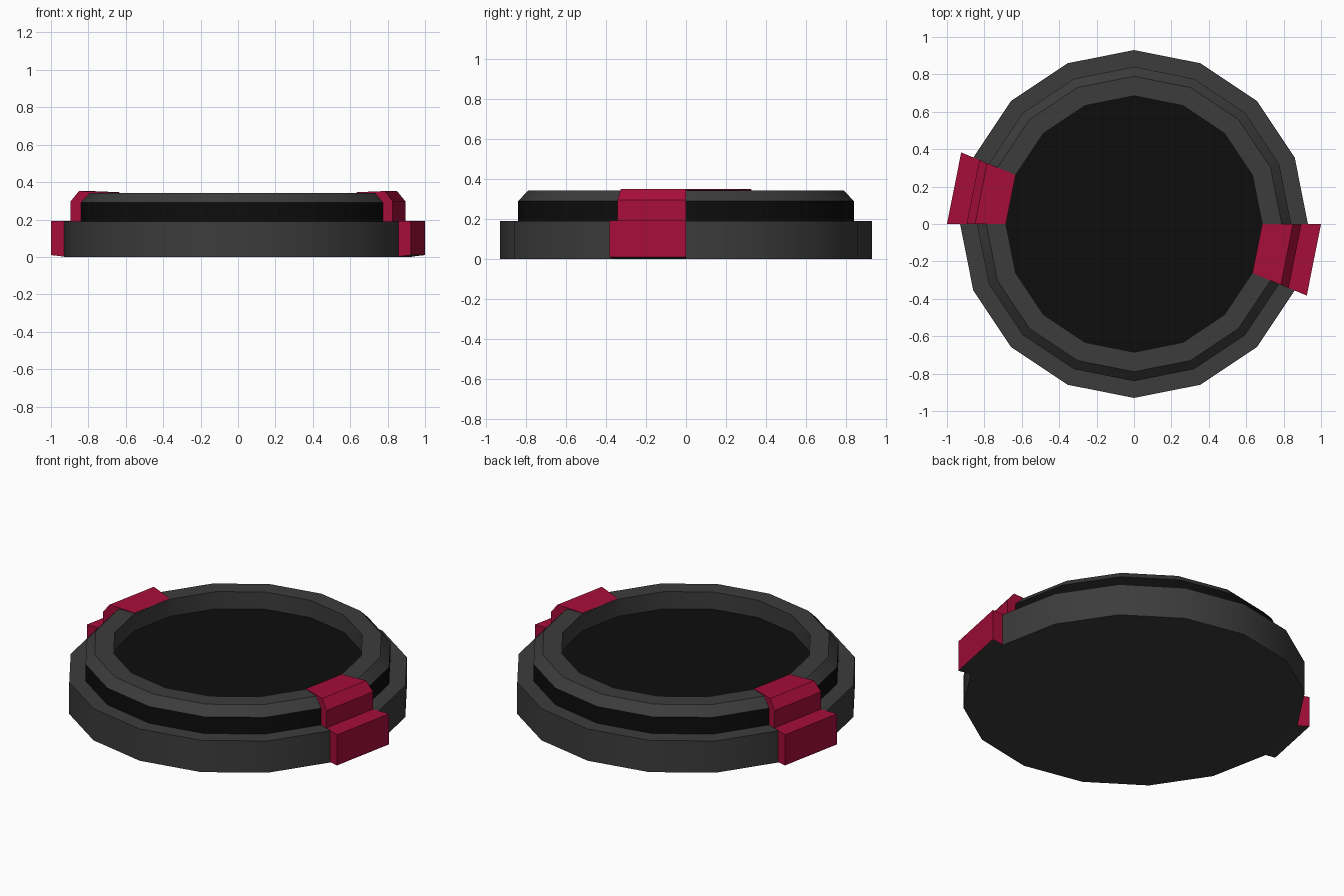
import bpy, bmesh
from math import cos, sin, radians

cube = bpy.data.objects.get("Cube")
if cube:
    bpy.data.objects.remove(cube)


def material(name, rgb):
    m = bpy.data.materials.new(name)
    m.use_nodes = True
    m.diffuse_color = (*rgb, 1)
    m.node_tree.nodes["Principled BSDF"].inputs["Base Color"].default_value = (*rgb, 1)
    return m


GREY = material("dark grey", (0.045, 0.045, 0.045))
BLACK = material("black", (0.004, 0.004, 0.004))
RED = material("crimson", (0.38, 0.004, 0.042))

SIDES = 16
STEP = 360 / SIDES


def sweep(name, profile, start, count, mats, pick, closed_loop):
    """Sweep a (radius, height) profile around z; full turns are capped at
    the profile ends, partial turns are capped at both radial ends."""
    bm = bmesh.new()
    rows = []
    for i in range(count if closed_loop else count + 1):
        a = radians(start + i * STEP)
        rows.append([bm.verts.new((r * cos(a), r * sin(a), z)) for r, z in profile])
    n = len(profile)
    for i in range(count):
        a, b = rows[i], rows[(i + 1) % len(rows)]
        for j in range(n - 1 if closed_loop else n):
            k = (j + 1) % n
            face = bm.faces.new((a[j], b[j], b[k], a[k]))
            face.material_index = pick(j)
    if closed_loop:
        for j in (0, n - 1):
            bm.faces.new([row[j] for row in rows]).material_index = pick(j)
    else:
        for row in (rows[0], rows[-1]):
            bm.faces.new(row).material_index = pick(None)
    bmesh.ops.recalc_face_normals(bm, faces=bm.faces)
    mesh = bpy.data.meshes.new(name)
    bm.to_mesh(mesh)
    bm.free()
    for m in mats:
        mesh.materials.append(m)
    obj = bpy.data.objects.new(name, mesh)
    bpy.context.collection.objects.link(obj)
    return obj


# Stepped round body: base wall, shelf, black band, bevel, rim, inner wall, floor
body_profile = [(0.93, 0), (0.93, 0.19), (0.84, 0.19), (0.84, 0.29),
                (0.79, 0.343), (0.685, 0.343), (0.685, 0.24)]
body = sweep("round_body", body_profile, 0, SIDES, (GREY, BLACK),
             lambda j: 1 if j in (2, 6) else 0, True)
bpy.ops.object.select_all(action='DESELECT')
body.select_set(True)
bpy.context.view_layer.objects.active = body
bpy.ops.object.shade_smooth_by_angle(angle=radians(30))

# Two opposite stepped clips hugging the rim, with a dark underside
clip_profile = [(0.925, 0.001), (1.0, 0.01), (1.0, 0.193), (0.895, 0.193), (0.895, 0.297),
                (0.85, 0.352), (0.686, 0.346), (0.75, 0.3), (0.8, 0.1)]
for name, start in (("left_clip", -STEP), ("right_clip", 180 - STEP)):
    sweep(name, clip_profile, start, 1, (RED, GREY),
          lambda j: 1 if j == 0 else 0, False)
